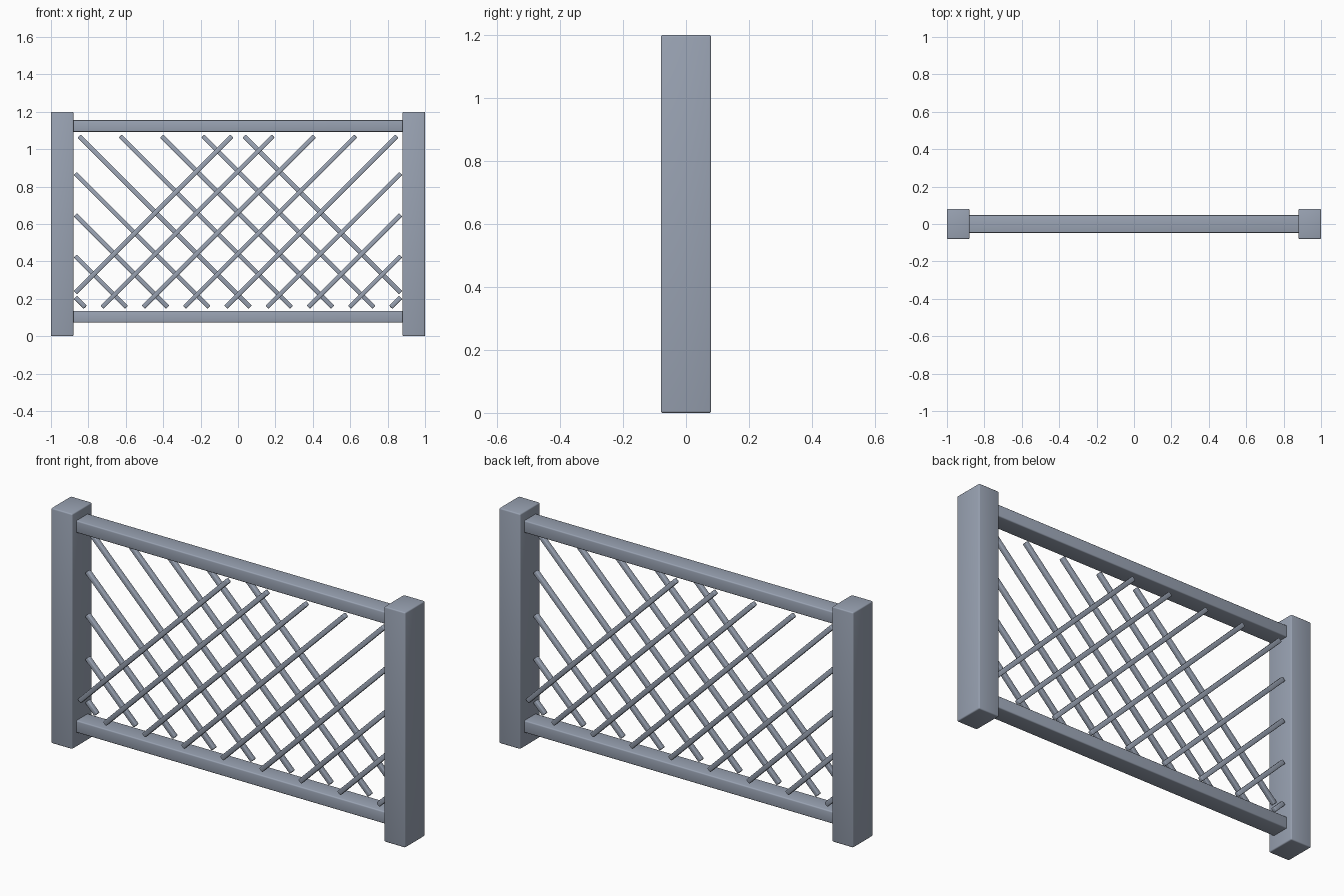
import bpy
import math

if "Cube" in bpy.data.objects:
    bpy.data.objects.remove(bpy.data.objects["Cube"])

# Blue-grey paint
paint = bpy.data.materials.new("blue_grey_paint")
paint.diffuse_color = (0.32, 0.365, 0.45, 1)
paint.use_nodes = True
paint.node_tree.nodes["Principled BSDF"].inputs["Base Color"].default_value = paint.diffuse_color


def box(name, size, loc, tilt=0.0, bevel=0.006):
    """Box with softly rounded edges, optionally tilted in the xz plane."""
    bpy.ops.mesh.primitive_cube_add(size=1, location=loc)
    ob = bpy.context.object
    ob.name = name
    ob.scale = size
    bpy.ops.object.transform_apply(location=False, rotation=False, scale=True)
    ob.rotation_euler = (0, tilt, 0)
    ob.data.materials.append(paint)
    mod = ob.modifiers.new("rounded_edges", 'BEVEL')
    mod.width = bevel
    mod.segments = 3
    bpy.ops.object.modifier_apply(modifier=mod.name)
    bpy.ops.object.shade_smooth_by_angle(angle=math.radians(35))
    return ob


# End posts
for side, sx in (("left", -1), ("right", 1)):
    box(f"{side}_post", (0.12, 0.16, 1.2), (sx * 0.94, 0, 0.6))

# Horizontal rails
box("bottom_rail", (1.768, 0.095, 0.062), (0, 0, 0.104))
box("top_rail", (1.768, 0.095, 0.062), (0, 0, 1.124))

# Diagonal lattice: one layer at the back, its mirror image at the front
HALF, LOW, HIGH = 0.87, 0.155, 1.07
THICK, PITCH = 0.024, 0.2205
for layer, sx, y in (("back", 1, 0.03), ("front", -1, -0.03)):
    for k in range(-3, 6):
        c = k * PITCH                      # slat lies on x + z = c
        x0 = max(-HALF, c - HIGH)
        x1 = min(HALF, c - LOW)
        xm = (x0 + x1) / 2
        length = (x1 - x0) * math.sqrt(2)
        box(f"{layer}_slat_{k + 4}", (length, THICK, THICK),
            (sx * xm, y, c - xm), sx * math.pi / 4, 0.005)
